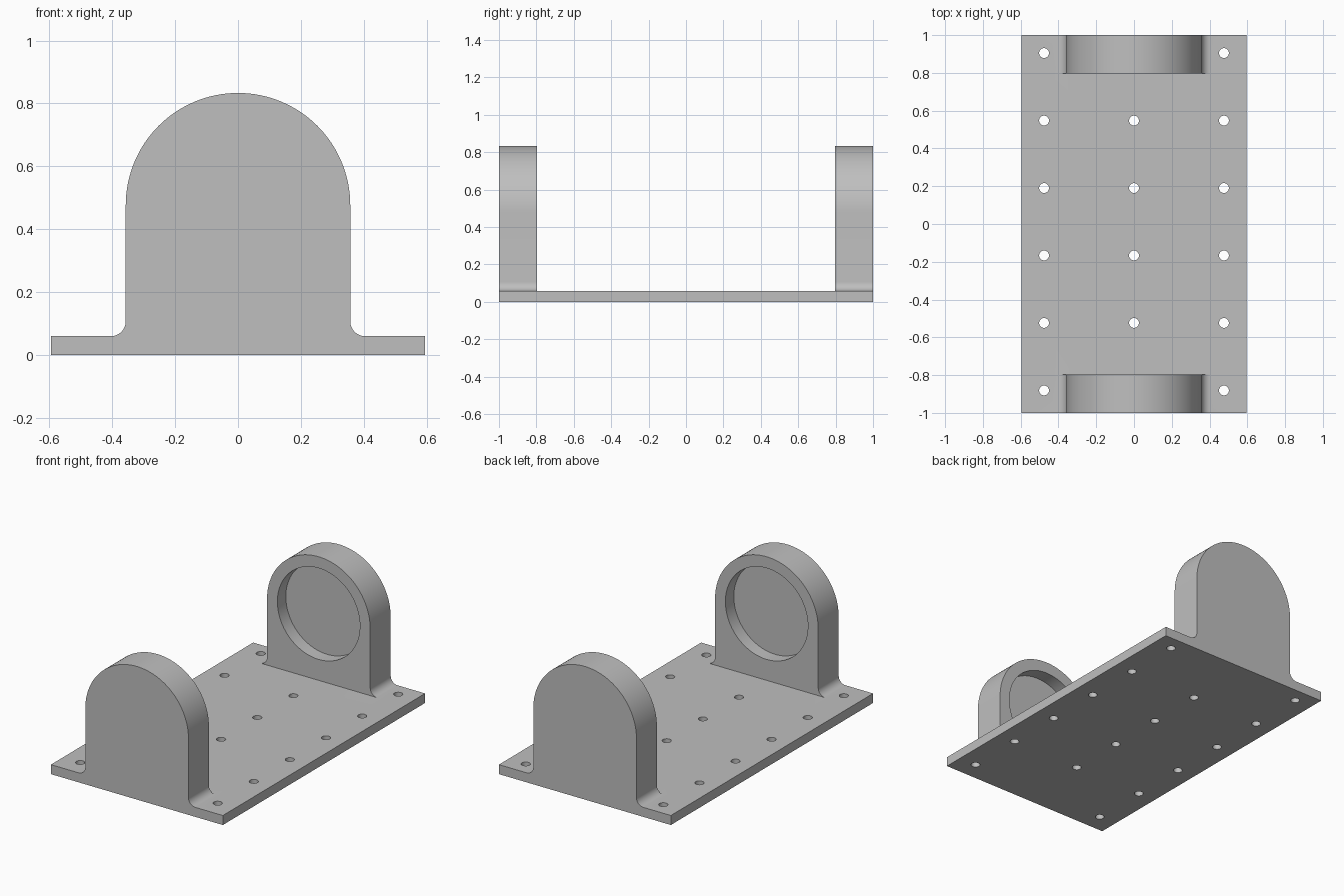
import bpy
import bmesh
from math import sin, cos, pi, radians
from mathutils import Matrix, Vector

default = bpy.data.objects.get("Cube")
if default:
    bpy.data.objects.remove(default, do_unlink=True)

U = 1 / 84                     # one design unit
HALF_W, HALF_L, THICK = 50 * U, 1.0, 5 * U
ARCH_R, ARCH_Z, FILLET = 30 * U, 40 * U, 4 * U
DEPTH, BORE_R, BORE_DEPTH = 17 * U, 24 * U, 7 * U
HOLE_R, HOLE_X, PITCH = 2.2 * U, 40 * U, 30 * U

grey = bpy.data.materials.new("light grey")
grey.use_nodes = True
colour = (0.52, 0.52, 0.52, 1)
grey.diffuse_color = colour
grey.node_tree.nodes["Principled BSDF"].inputs["Base Color"].default_value = colour


def finish(name, bm):
    bmesh.ops.recalc_face_normals(bm, faces=bm.faces)
    mesh = bpy.data.meshes.new(name)
    bm.to_mesh(mesh)
    bm.free()
    mesh.materials.append(grey)
    obj = bpy.data.objects.new(name, mesh)
    bpy.context.collection.objects.link(obj)
    return obj


def add_cylinder(bm, centre, radius, length, matrix=Matrix(), segments=32):
    bmesh.ops.create_cone(bm, cap_ends=True, segments=segments, radius1=radius,
                          radius2=radius, depth=length,
                          matrix=Matrix.Translation(centre) @ matrix)


def arc(cx, cz, radius, start, end, steps):
    angles = [radians(start + (end - start) * i / steps) for i in range(steps + 1)]
    return [(cx + radius * cos(a), cz + radius * sin(a)) for a in angles]


def upright(name, y):
    # Arched outline with a fillet at each foot, sunk into the plate
    foot = ARCH_R + FILLET
    right_foot = arc(foot, THICK + FILLET, FILLET, 270, 180, 10)
    left_foot = [(-x, z) for x, z in reversed(right_foot)]
    outline = ([(foot, THICK / 2)] + right_foot + arc(0, ARCH_Z, ARCH_R, 0, 180, 64)
               + left_foot + [(-foot, THICK / 2)])
    bm = bmesh.new()
    face = bm.faces.new([bm.verts.new((x, y, z)) for x, z in outline])
    sides = bmesh.ops.extrude_face_region(bm, geom=[face])["geom"]
    bmesh.ops.translate(bm, vec=Vector((0, DEPTH, 0)),
                        verts=[v for v in sides if isinstance(v, bmesh.types.BMVert)])
    return finish(name, bm)


def boolean(target, tool, operation):
    mod = target.modifiers.new(tool.name, 'BOOLEAN')
    mod.operation, mod.solver, mod.object = operation, 'EXACT', tool
    bpy.context.view_layer.objects.active = target
    bpy.ops.object.modifier_apply(modifier=mod.name)
    bpy.data.objects.remove(tool, do_unlink=True)


# Base plate
bm = bmesh.new()
bmesh.ops.create_cube(bm, size=1, matrix=Matrix.Translation((0, 0, THICK / 2))
                      @ Matrix.Diagonal((2 * HALF_W, 2 * HALF_L, THICK, 1)))
bracket = finish("end_support_bracket", bm)

# Two end uprights
boolean(bracket, upright("front_upright", -HALF_L), 'UNION')
boolean(bracket, upright("back_upright", HALF_L - DEPTH), 'UNION')

# Blind round sockets on the inner faces
bm = bmesh.new()
for side in (-1, 1):
    y = side * (HALF_L - DEPTH)
    add_cylinder(bm, (0, y, ARCH_Z), BORE_R, 2 * BORE_DEPTH,
                 Matrix.Rotation(pi / 2, 4, 'X'), 96)
boolean(bracket, finish("socket_cutter", bm), 'DIFFERENCE')

# Screw holes: full rows at the sides, inner four in the middle
bm = bmesh.new()
for row in range(6):
    y = -74 * U + row * PITCH
    for x in (-HOLE_X, 0, HOLE_X):
        if x or 0 < row < 5:
            add_cylinder(bm, (x, y, THICK / 2), HOLE_R, THICK * 2)
boolean(bracket, finish("hole_cutter", bm), 'DIFFERENCE')

# Smooth curves, sharp corners
bpy.ops.object.select_all(action='DESELECT')
bracket.select_set(True)
bpy.context.view_layer.objects.active = bracket
bpy.ops.object.shade_smooth_by_angle(angle=radians(30))
